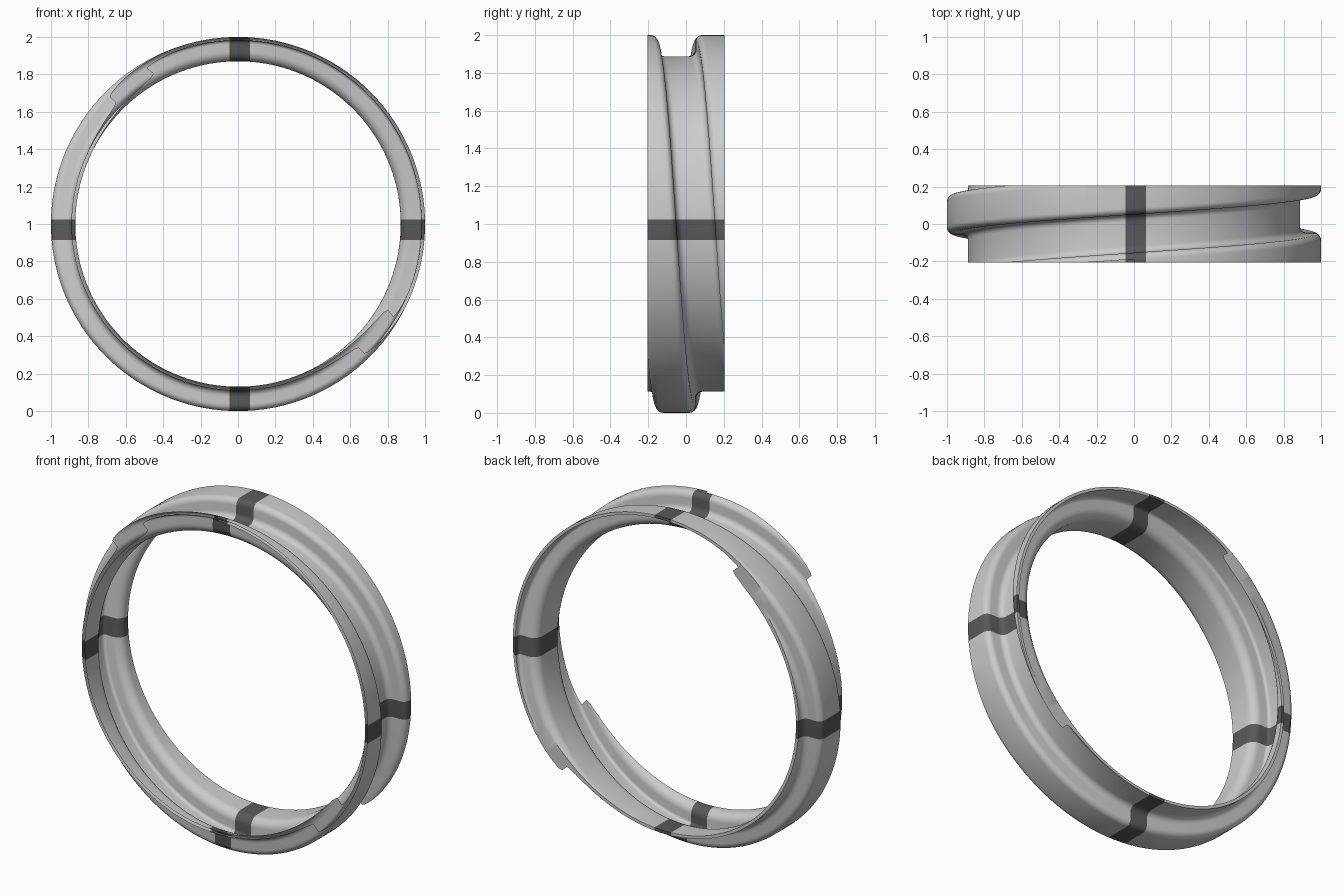
import bpy, bmesh
from math import sin, cos, pi, radians

old = bpy.data.objects.get("Cube")
if old:
    bpy.data.objects.remove(old, do_unlink=True)

PITCH = 0.41          # one full wave per turn, equal to the ring's width
HALF = PITCH / 2
START = -0.0515       # groove centre at the top of the ring
STEPS = 180


def material(name, grey):
    mat = bpy.data.materials.new(name)
    mat.use_nodes = True
    colour = (grey, grey, grey, 1)
    mat.diffuse_color = colour
    mat.node_tree.nodes["Principled BSDF"].inputs["Base Color"].default_value = colour
    return mat


def half_wave(groove_radius, crest_radius, steps=7):
    """Groove fillet, straight flank and crest fillet as (offset, radius) points."""
    arc = [radians(90 * i / (steps - 1)) for i in range(steps)]
    groove = [(0.067 + groove_radius * sin(a), 0.923 - groove_radius * cos(a)) for a in arc]
    crest = [(0.137 - crest_radius * cos(a), 0.965 + crest_radius * sin(a)) for a in arc]
    return groove + crest


def sweep(bm, half):
    """Sweep three periods of the wave around the ring as a helix."""
    period = [(-v, r) for v, r in reversed(half)] + half
    profile = [(v + k * PITCH, r) for k in (-1, 0, 1) for v, r in period]
    rows = []
    for i in range(STEPS + 1):
        a = 2 * pi * i / STEPS
        rows.append([bm.verts.new((r * sin(a), v + START + PITCH * i / STEPS, 1 + r * cos(a)))
                     for v, r in profile])
    for a, b in zip(rows, rows[1:]):
        for j in range(len(profile) - 1):
            bm.faces.new((a[j], a[j + 1], b[j + 1], b[j]))


def cut(bm, co, no, trim=False):
    geom = bm.verts[:] + bm.edges[:] + bm.faces[:]
    result = bmesh.ops.bisect_plane(bm, geom=geom, dist=1e-6, plane_co=co,
                                    plane_no=no, clear_outer=trim)
    return [e for e in result["geom_cut"] if isinstance(e, bmesh.types.BMEdge)]


# Outer and inner skins of the wall
bm = bmesh.new()
sweep(bm, half_wave(0.035, 0.035))
sweep(bm, half_wave(0.053, 0.018))
bmesh.ops.remove_doubles(bm, verts=bm.verts[:], dist=1e-5)

# Trim both ends flat and close the wall there
for side in (-1, 1):
    rim = cut(bm, (0, side * HALF, 0), (0, side, 0), trim=True)
    bmesh.ops.triangle_fill(bm, edges=rim, use_beauty=True, normal=(0, side, 0))
bmesh.ops.recalc_face_normals(bm, faces=bm.faces[:])

# Dark bands across the four quarter points
LOW, HIGH = -0.045, 0.065
for edge in (LOW, HIGH):
    cut(bm, (edge, 0, 0), (1, 0, 0))
    cut(bm, (0, 0, 0.98 - edge), (0, 0, 1))
for face in bm.faces:
    c = face.calc_center_median()
    if LOW < c.x < HIGH or LOW < 0.98 - c.z < HIGH:
        face.material_index = 1

mesh = bpy.data.meshes.new("threaded_ring")
bm.to_mesh(mesh)
bm.free()
mesh.materials.append(material("light grey", 0.6))
mesh.materials.append(material("dark grey", 0.1))

ring = bpy.data.objects.new("threaded_ring", mesh)
bpy.context.collection.objects.link(ring)
bpy.ops.object.select_all(action="DESELECT")
ring.select_set(True)
bpy.context.view_layer.objects.active = ring
bpy.ops.object.shade_smooth_by_angle(angle=radians(35))
